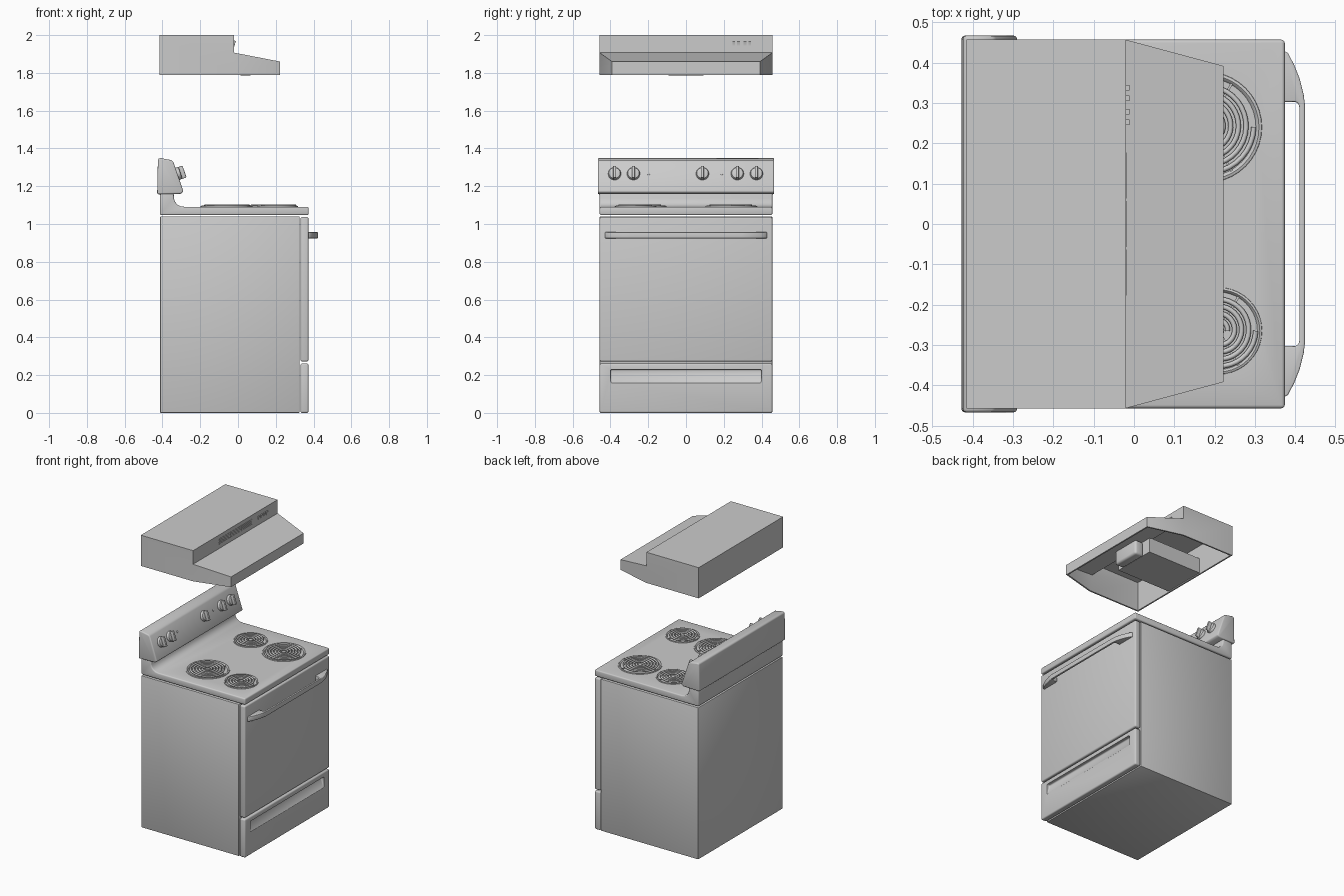
import bpy, bmesh, math
from mathutils import Matrix, Vector

if "Cube" in bpy.data.objects:
    bpy.data.objects.remove(bpy.data.objects["Cube"])


def add(name, bm, bevel=0, segs=3, solid=0, cutters=()):
    """Turn a bmesh into a finished object, baking bevels and cuts."""
    bmesh.ops.recalc_face_normals(bm, faces=bm.faces)
    me = bpy.data.meshes.new(name)
    bm.to_mesh(me)
    bm.free()
    ob = bpy.data.objects.new(name, me)
    bpy.context.collection.objects.link(ob)
    if solid:
        m = ob.modifiers.new("shell", 'SOLIDIFY')
        m.thickness, m.offset, m.use_even_offset = solid, -1, True
    if bevel:
        m = ob.modifiers.new("bevel", 'BEVEL')
        m.width, m.segments, m.angle_limit = bevel, segs, math.radians(35)
    for c in cutters:
        c.hide_render = True
        m = ob.modifiers.new("cut", 'BOOLEAN')
        m.object, m.operation, m.solver = c, 'DIFFERENCE', 'EXACT'
    if ob.modifiers:
        dg = bpy.context.evaluated_depsgraph_get()
        dg.update()
        baked = bpy.data.meshes.new_from_object(ob.evaluated_get(dg))
        ob.modifiers.clear()
        ob.data = baked
    for c in cutters:
        bpy.data.objects.remove(c)
    bpy.ops.object.select_all(action='DESELECT')
    ob.select_set(True)
    bpy.context.view_layer.objects.active = ob
    bpy.ops.object.shade_smooth_by_angle(angle=math.radians(35))
    return ob


def box(name, x, y, z, matrix=None, **kw):
    bm = bmesh.new()
    bmesh.ops.create_cube(bm, size=1)
    for v in bm.verts:
        v.co = Vector([(a + b) / 2 + c * (b - a) for (a, b), c in zip((x, y, z), v.co)])
    if matrix:
        bm.transform(matrix)
    return add(name, bm, **kw)


def prism(name, pts, axis, lo, hi, **kw):
    """Extrude an outline: (x, z) points along y, or (x, y) points along z."""
    bm = bmesh.new()
    put = (lambda a, b, t: (a, t, b)) if axis == 'y' else (lambda a, b, t: (a, b, t))
    rings = [[bm.verts.new(put(a, b, t)) for a, b in pts] for t in (lo, hi)]
    bm.faces.new(rings[0])
    bm.faces.new(rings[1])
    for i in range(len(pts)):
        j = (i + 1) % len(pts)
        bm.faces.new((rings[0][i], rings[0][j], rings[1][j], rings[1][i]))
    return add(name, bm, **kw)


def lathe(name, prof, matrix, n=40, **kw):
    """Revolve (radius, height) points about local z, capping both ends."""
    bm = bmesh.new()
    rings = [[bm.verts.new((r * math.cos(2 * math.pi * k / n), r * math.sin(2 * math.pi * k / n), h))
              for k in range(n)] for r, h in prof]
    for a, b in zip(rings, rings[1:]):
        for k in range(n):
            bm.faces.new((a[k], a[(k + 1) % n], b[(k + 1) % n], b[k]))
    bm.faces.new(rings[0])
    bm.faces.new(rings[-1])
    bm.transform(matrix)
    return add(name, bm, **kw)


# Oven body and door
box("oven_body", (-0.413, 0.326), (-0.457, 0.457), (0, 1.04), bevel=0.005, segs=2)
box("oven_door", (0.331, 0.373), (-0.457, 0.457), (0.272, 1.037), bevel=0.009)

# Drawer with scooped finger pull
scoop = prism("scoop_cutter", [(0.39, 0.23), (0.349, 0.23), (0.352, 0.205), (0.362, 0.18),
                               (0.374, 0.155), (0.39, 0.155)], 'y', -0.4, 0.4, bevel=0.008)
box("storage_drawer", (0.331, 0.373), (-0.457, 0.457), (0, 0.262), bevel=0.009, cutters=[scoop])

# Door handle: bowed bar with solid swept ends
half = [(0.371, 0.43), (0.382, 0.424), (0.397, 0.395), (0.411, 0.36), (0.421, 0.32), (0.424, 0.295)]
inner = [(0.41, 0.29), (0.408, 0.298), (0.402, 0.303), (0.371, 0.303)]
outline = ([(x, -y) for x, y in half] + half[::-1] + inner[::-1] + [(x, -y) for x, y in inner])
prism("door_handle", outline, 'z', 0.924, 0.957, bevel=0.006)

# Cooktop with upswept back, pocketed for the burners
burners = [("front_large", 0.18, 0.24, 0.13), ("front_small", 0.21, -0.265, 0.102),
           ("rear_large", -0.06, -0.24, 0.13), ("rear_small", -0.09, 0.265, 0.102)]
pockets = [lathe("pocket_cutter", [(r * 0.99, 1.059), (r * 0.99, 1.2)], Matrix.Translation((x, y, 0)))
           for _, x, y, r in burners]
prism("cooktop", [(-0.414, 1.047), (0.374, 1.047), (0.374, 1.091), (-0.285, 1.091), (-0.305, 1.094),
                  (-0.322, 1.103), (-0.333, 1.117), (-0.339, 1.135), (-0.341, 1.17), (-0.414, 1.17)],
      'y', -0.457, 0.457, bevel=0.008, cutters=pockets)

# Burners: drip pan, spiral coil and three support spokes
for name, x, y, r in burners:
    lathe(name + "_drip_pan", [(r * 1.06, 1.089), (r * 1.05, 1.095), (r, 1.097), (r * 0.95, 1.092),
                               (r * 0.9, 1.075), (r * 0.7, 1.066), (0.02, 1.062)],
          Matrix.Translation((x, y, 0)))
    cu = bpy.data.curves.new(name + "_coil", 'CURVE')
    cu.dimensions, cu.bevel_depth, cu.bevel_resolution, cu.use_fill_caps = '3D', 0.0062, 2, True
    turns, steps = (5, 36) if r > 0.12 else (4, 36)
    sp = cu.splines.new('POLY')
    sp.points.add(turns * steps)
    for i, p in enumerate(sp.points):
        a, rad = 2 * math.pi * i / steps, 0.022 + (r * 0.9 - 0.022) * i / (turns * steps)
        p.co = (x + rad * math.cos(a), y + rad * math.sin(a), 1.098, 1)
    coil = bpy.data.objects.new(name + "_coil", cu)
    bpy.context.collection.objects.link(coil)
    bpy.ops.object.select_all(action='DESELECT')
    coil.select_set(True)
    bpy.context.view_layer.objects.active = coil
    bpy.ops.object.convert(target='MESH')
    bpy.ops.object.shade_smooth_by_angle(angle=math.radians(50))
    for k in range(3):
        m = Matrix.Translation((x, y, 0)) @ Matrix.Rotation(math.radians(60 + 120 * k), 4, 'Z')
        box(f"{name}_spoke_{k}", (0.005, r * 0.96), (-0.003, 0.003), (1.08, 1.094), matrix=m)
    lathe(name + "_hub", [(0.014, 1.065), (0.014, 1.098)], Matrix.Translation((x, y, 0)), n=20)

# Control panel with slanted face
prism("control_panel", [(-0.428, 1.157), (-0.305, 1.16), (-0.288, 1.17), (-0.342, 1.328),
                        (-0.352, 1.338), (-0.41, 1.349), (-0.424, 1.345)],
      'y', -0.467, 0.467, bevel=0.008)


def on_panel(y):
    return Matrix.Translation((-0.321, y, 1.265)) @ Matrix.Rotation(math.radians(71.2), 4, 'Y')


# Knobs with grip bars, and indicator lights
for i, y in enumerate((-0.378, -0.278, 0.087, 0.272, 0.373)):
    lathe(f"knob_{i}", [(0.034, -0.004), (0.034, 0.008), (0.03, 0.016), (0.026, 0.018)], on_panel(y), n=32)
    box(f"knob_grip_{i}", (-0.033, 0.033), (-0.008, 0.008), (0, 0.04), matrix=on_panel(y), bevel=0.004)
for i, y in enumerate((-0.198, 0.19)):
    lathe(f"indicator_{i}", [(0.007, -0.004), (0.007, 0.003), (0.004, 0.005)], on_panel(y), n=16)

# Range hood shell, open underneath, with tapered front
bm = bmesh.new()
side_pts = [(-0.416, 0.457, 1.79), (-0.416, 0.457, 2.0), (-0.02, 0.457, 2.0), (-0.02, 0.457, 1.907),
            (0.222, 0.392, 1.86), (0.222, 0.392, 1.79), (-0.02, 0.457, 1.79)]
R, L = [[bm.verts.new((x, s * y, z)) for x, y, z in side_pts] for s in (1, -1)]
for S in (R, L):
    bm.faces.new((S[0], S[1], S[2], S[3], S[6]))
    bm.faces.new((S[6], S[3], S[4], S[5]))
for i in range(5):
    bm.faces.new((R[i], R[i + 1], L[i + 1], L[i]))
add("hood_shell", bm, solid=0.01)

# Hood underside: fan housing and lamp lens
box("hood_fan_housing", (-0.408, 0.0), (-0.15, 0.15), (1.797, 1.9))
box("hood_lamp", (0.005, 0.072), (-0.1, 0.1), (1.785, 1.885), bevel=0.015)

# Hood front: vent slats and rocker switches
for row in range(4):
    for col in (-1, 0, 1):
        c, z = col * 0.12, 1.938 + row * 0.011
        box(f"hood_vent_{row}_{col + 1}", (-0.024, -0.018), (c - 0.057, c + 0.057), (z - 0.002, z + 0.002))
for i, y in enumerate((0.265, 0.325)):
    for j, dy in enumerate((-0.013, 0.013)):
        prism(f"hood_switch_{i}_{j}", [(-0.025, 1.945), (-0.017, 1.945), (-0.016, 1.955),
                                       (-0.011, 1.968), (-0.025, 1.968)],
              'y', y + dy - 0.007, y + dy + 0.007)
